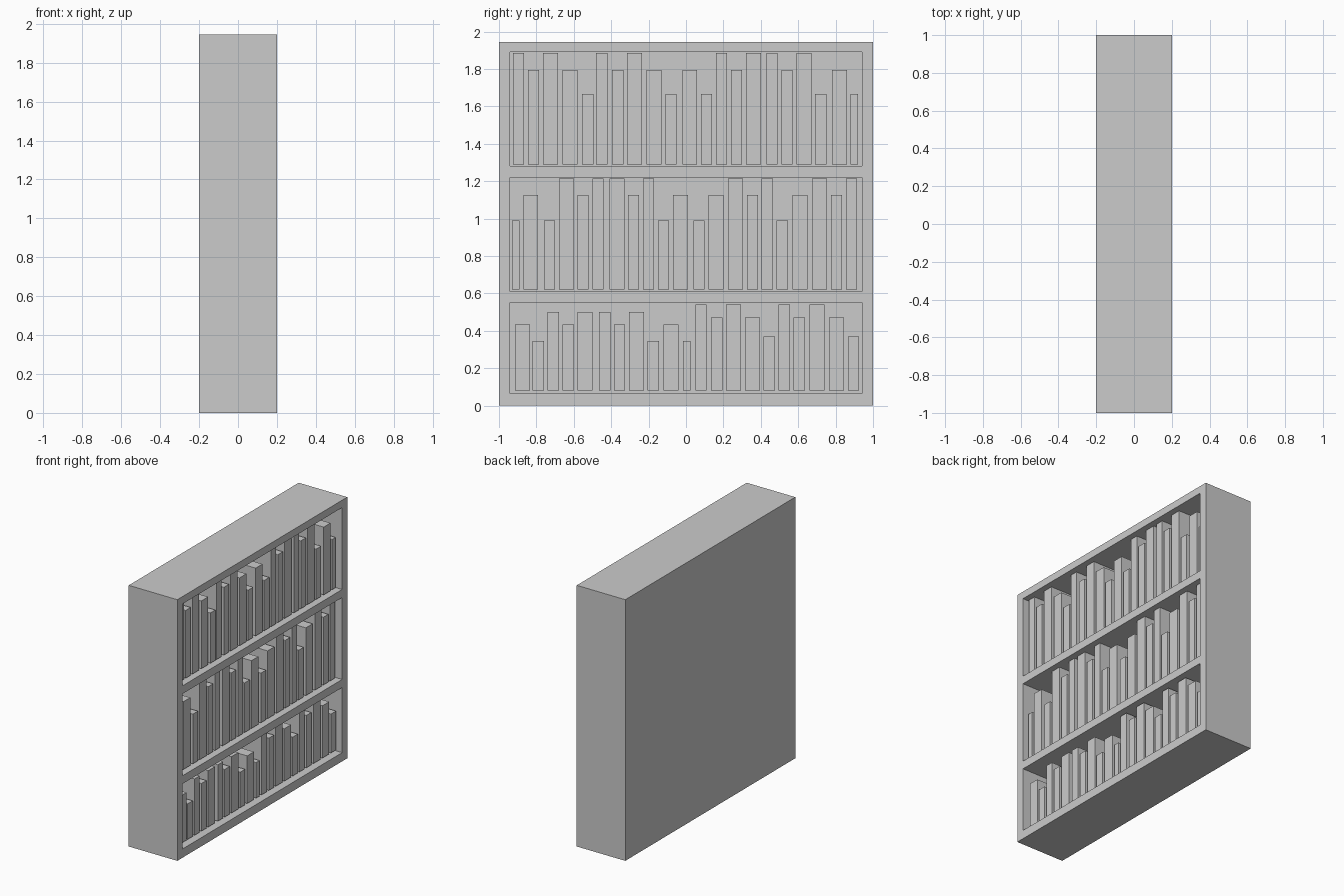
import bpy
import bmesh
from mathutils import Matrix, Vector

if "Cube" in bpy.data.objects:
    bpy.data.objects.remove(bpy.data.objects["Cube"])


def add_box(bm, lo, hi):
    lo, hi = Vector(lo), Vector(hi)
    size = Matrix.Diagonal((*(hi - lo), 1.0))
    bmesh.ops.create_cube(bm, size=1.0, matrix=Matrix.Translation((lo + hi) / 2) @ size)


def make_object(name, boxes):
    bm = bmesh.new()
    for lo, hi in boxes:
        add_box(bm, lo, hi)
    mesh = bpy.data.meshes.new(name)
    bm.to_mesh(mesh)
    bm.free()
    obj = bpy.data.objects.new(name, mesh)
    bpy.context.collection.objects.link(obj)
    return obj


BACK_X = -0.14      # inner face of the back panel
BOOK_FRONT = 0.16   # book spines sit slightly behind the case front
BOOK_BACK = -0.12

# Case: solid block with three shelf bays cut in from the +x side
case = make_object("bookcase", [((-0.2, -1, 0), (0.2, 1, 1.945))])
bays = [(0.065, 0.55), (0.61, 1.22), (1.28, 1.89)]
cutter = make_object("bay_cutter", [((BACK_X, -0.94, a), (0.3, 0.94, b)) for a, b in bays])
cutter.hide_render = True
cutter.display_type = 'WIRE'
cut = case.modifiers.new("bays", 'BOOLEAN')
cut.operation = 'DIFFERENCE'
cut.solver = 'EXACT'
cut.object = cutter

# Books: left edges, width codes and height codes for each shelf
WIDTH = {'n': 0.04, 'm': 0.06, 'w': 0.08}
rows = {
    "top_shelf_books": (
        1.29, {'T': 1.885, 'M': 1.795, 'S': 1.665},
        "mmwwmmmwwmwmmmwmmwmwn", "TMTMSTMTMSMSTMTTMTSMS",
        [-.925, -.845, -.765, -.66, -.555, -.48, -.395, -.315, -.21, -.11, -.02,
         .08, .16, .24, .32, .43, .51, .59, .69, .78, .88]),
    "middle_shelf_books": (
        0.62, {'T': 1.215, 'M': 1.125, 'S': 0.99},
        "nwmwmmwmmmwmwwmmmwwmm", "SMSTMTTMTSMSMTMTSMTMT",
        [-.93, -.87, -.76, -.68, -.58, -.5, -.41, -.31, -.23, -.15, -.07,
         .04, .12, .225, .325, .405, .485, .57, .675, .775, .855]),
    "bottom_shelf_books": (
        0.08, {'T': 0.5, 'M': 0.435, 'S': 0.345, 'A': 0.54, 'B': 0.47, 'C': 0.37},
        "wmmmwmmwmwnmmwwmmmwwm", "MSTMTTMTSMSABABCABABC",
        [-.915, -.82, -.74, -.66, -.58, -.465, -.385, -.305, -.205, -.12, -.015,
         .05, .135, .215, .315, .415, .495, .575, .66, .765, .865]),
}
for name, (base, tops, widths, heights, starts) in rows.items():
    make_object(name, [
        ((BOOK_BACK, y, base), (BOOK_FRONT, y + WIDTH[w], tops[h]))
        for y, w, h in zip(starts, widths, heights)])
